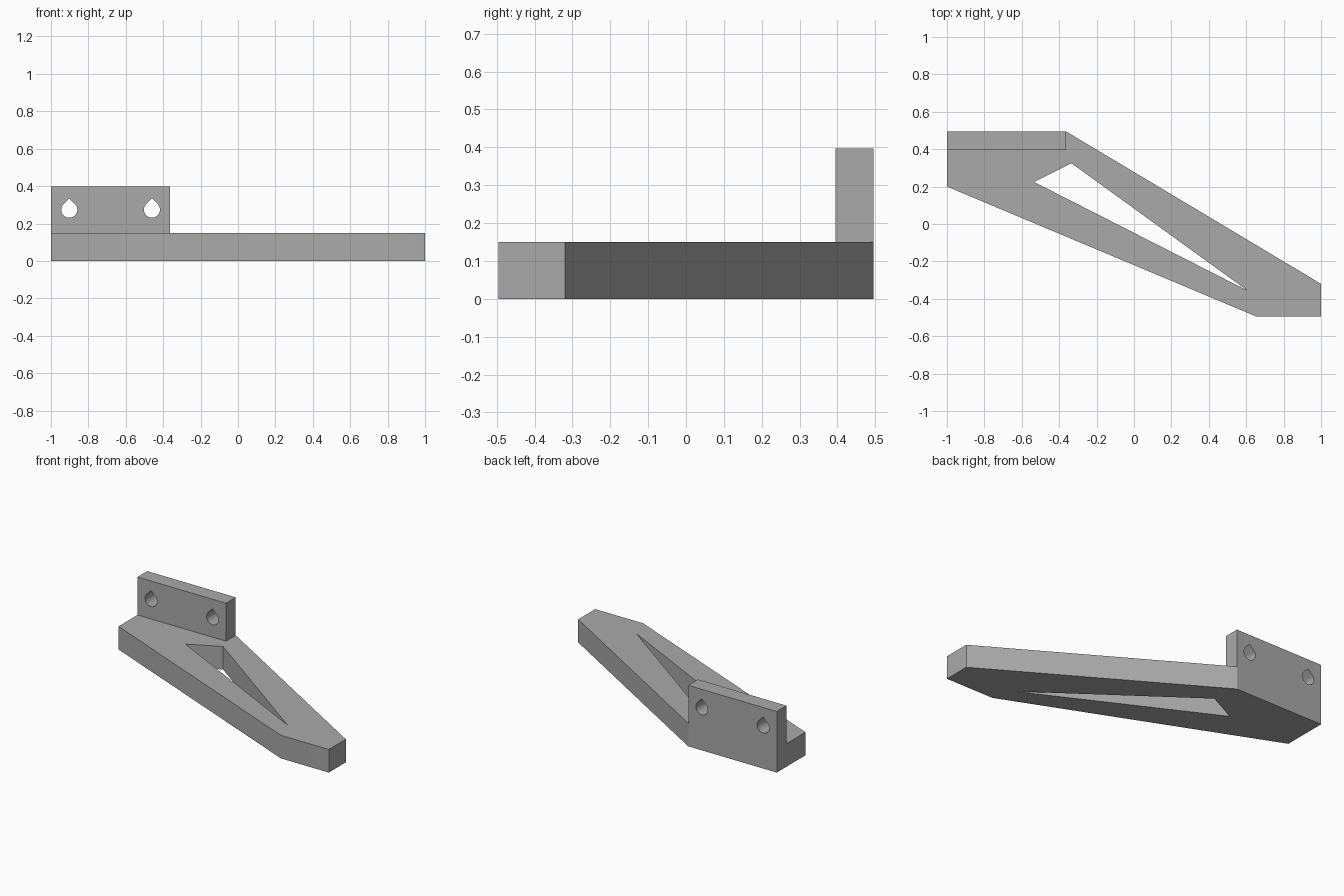
import bpy
import bmesh
import math
from mathutils import Vector

cube = bpy.data.objects.get("Cube")
if cube:
    bpy.data.objects.remove(cube, do_unlink=True)

THICK = 0.15
BACK = 0.495
PLATE_FRONT = 0.395
PLATE_RIGHT = -0.363
PLATE_TOP = 0.397

grey = bpy.data.materials.new("plain_grey")
grey.use_nodes = True
colour = (0.4, 0.4, 0.4, 1)
grey.diffuse_color = colour
grey.node_tree.nodes["Principled BSDF"].inputs["Base Color"].default_value = colour


def prism(name, outline, offset):
    """Extrude a closed outline of 3D points along an offset."""
    bm = bmesh.new()
    face = bm.faces.new([bm.verts.new(p) for p in outline])
    result = bmesh.ops.extrude_face_region(bm, geom=[face], use_keep_orig=True)
    moved = [v for v in result["geom"] if isinstance(v, bmesh.types.BMVert)]
    bmesh.ops.translate(bm, verts=moved, vec=Vector(offset))
    bmesh.ops.recalc_face_normals(bm, faces=bm.faces)
    mesh = bpy.data.meshes.new(name)
    bm.to_mesh(mesh)
    bm.free()
    mesh.materials.append(grey)
    obj = bpy.data.objects.new(name, mesh)
    bpy.context.collection.objects.link(obj)
    return obj


def combine(target, tool, operation):
    """Apply a boolean and discard the tool object."""
    mod = target.modifiers.new(operation.lower(), "BOOLEAN")
    mod.operation = operation
    mod.solver = "EXACT"
    mod.object = tool
    bpy.context.view_layer.objects.active = target
    bpy.ops.object.modifier_apply(modifier=mod.name)
    bpy.data.objects.remove(tool, do_unlink=True)


# Flat tapered arm
arm_outline = [(-1, BACK), (-1, 0.2), (0.655, -BACK), (1, -BACK),
               (1, -0.32), (PLATE_RIGHT, BACK)]
bracket = prism("bracket_arm", [(x, y, 0) for x, y in arm_outline], (0, 0, THICK))

# Triangular opening through the arm
opening = [(-0.535, 0.225), (0.605, -0.355), (-0.335, 0.325)]
cutter = prism("opening_cutter", [(x, y, -0.1) for x, y in opening], (0, 0, 0.4))
combine(bracket, cutter, "DIFFERENCE")

# Upright mounting plate, flush with the back of the arm
plate_outline = [(-1, THICK), (PLATE_RIGHT, THICK),
                 (PLATE_RIGHT, PLATE_TOP), (-1, PLATE_TOP)]
plate = prism("mounting_plate", [(x, PLATE_FRONT, z) for x, z in plate_outline],
              (0, BACK - PLATE_FRONT, 0))
combine(bracket, plate, "UNION")

# Teardrop screw holes: round below, with a pointed top
RADIUS = 0.043
STEPS = 24
for hole_x in (-0.902, -0.46):
    points = [(hole_x, 0.3, 0.274 + RADIUS * math.sqrt(2))]
    for i in range(STEPS + 1):
        angle = math.radians(135 + 270 * i / STEPS)
        points.append((hole_x + RADIUS * math.cos(angle), 0.3,
                       0.274 + RADIUS * math.sin(angle)))
    combine(bracket, prism("hole_cutter", points, (0, 0.3, 0)), "DIFFERENCE")

# Smooth only the round hole walls
bpy.ops.object.select_all(action="DESELECT")
bracket.select_set(True)
bpy.context.view_layer.objects.active = bracket
bpy.ops.object.shade_smooth_by_angle(angle=math.radians(25))
